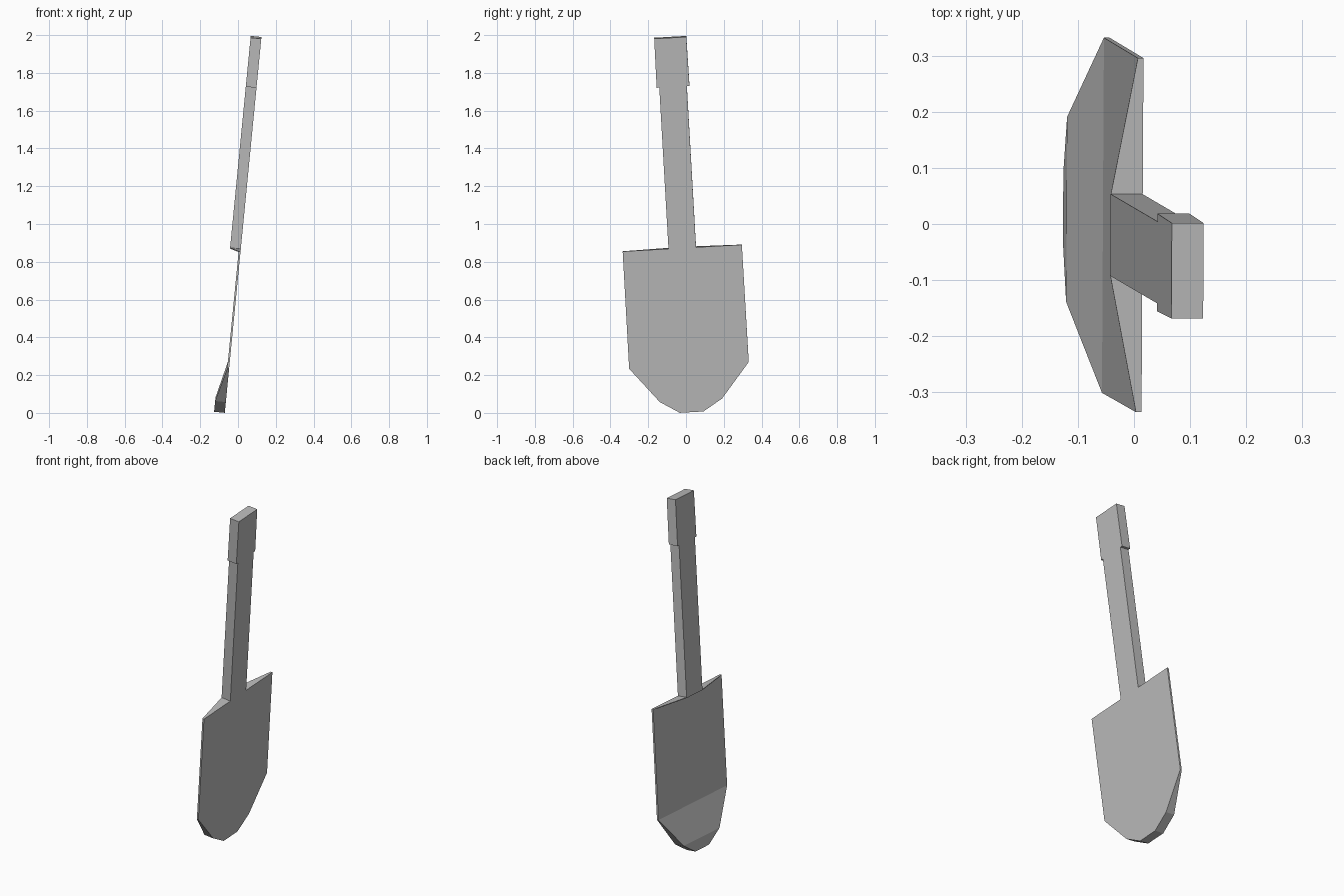
import bpy, bmesh
from math import radians

cube = bpy.data.objects.get("Cube")
if cube:
    bpy.data.objects.remove(cube, do_unlink=True)

grey = bpy.data.materials.new("plain_grey")
grey.use_nodes = True
COLOUR = (0.5, 0.5, 0.5, 1)
grey.diffuse_color = COLOUR
grey.node_tree.nodes["Principled BSDF"].inputs["Base Color"].default_value = COLOUR

# The whole tool leans, so every part shares one pivot at the tip
LEAN = (radians(3.25), radians(5.57), 0)
TIP = (-0.07, 0.03, -0.001)
THICK = 0.057
THIN = 0.01
SHOULDER = 0.879


def add_part(name, bm):
    bmesh.ops.recalc_face_normals(bm, faces=bm.faces)
    mesh = bpy.data.meshes.new(name)
    bm.to_mesh(mesh)
    bm.free()
    mesh.materials.append(grey)
    obj = bpy.data.objects.new(name, mesh)
    obj.location = TIP
    obj.rotation_euler = LEAN
    bpy.context.collection.objects.link(obj)
    return obj


def loft(name, rows):
    """Join rectangular sections (half width, height, depth) with a flat +x side."""
    bm = bmesh.new()
    rings = []
    for half, z, depth in rows:
        corners = [(0, -half), (0, half), (-depth, half), (-depth, -half)]
        rings.append([bm.verts.new((x, y, z)) for x, y in corners])
    for low, high in zip(rings, rings[1:]):
        for i in range(4):
            j = (i + 1) % 4
            bm.faces.new((low[i], low[j], high[j], high[i]))
    bm.faces.new(rings[0])
    bm.faces.new(rings[-1])
    return add_part(name, bm)


# Blade: thick rounded tip thinning to a flat sheet
loft("blade", [(0.063, 0.005, THICK), (0.165, 0.068, THICK),
               (0.317, 0.254, THIN), (0.316, SHOULDER, THIN)])

# Shaft and the slightly wider grip
loft("shaft", [(0.073, SHOULDER, THICK), (0.073, 1.738, THICK)])
loft("grip", [(0.087, 1.738, THICK), (0.085, 1.999, THICK)])

# Thin tapered ledge joining the blade's top edge to the shaft
bm = bmesh.new()
outline = [(0, -0.316), (0, 0.316), (-THIN, 0.316),
           (-THICK, 0.073), (-THICK, -0.073), (-THIN, -0.316)]
top = bm.faces.new([bm.verts.new((x, y, SHOULDER)) for x, y in outline])
sides = bmesh.ops.extrude_face_region(bm, geom=[top], use_keep_orig=True)
lower = [g for g in sides["geom"] if isinstance(g, bmesh.types.BMVert)]
bmesh.ops.translate(bm, verts=lower, vec=(0, 0, -0.004))
add_part("foot_ledge", bm)
